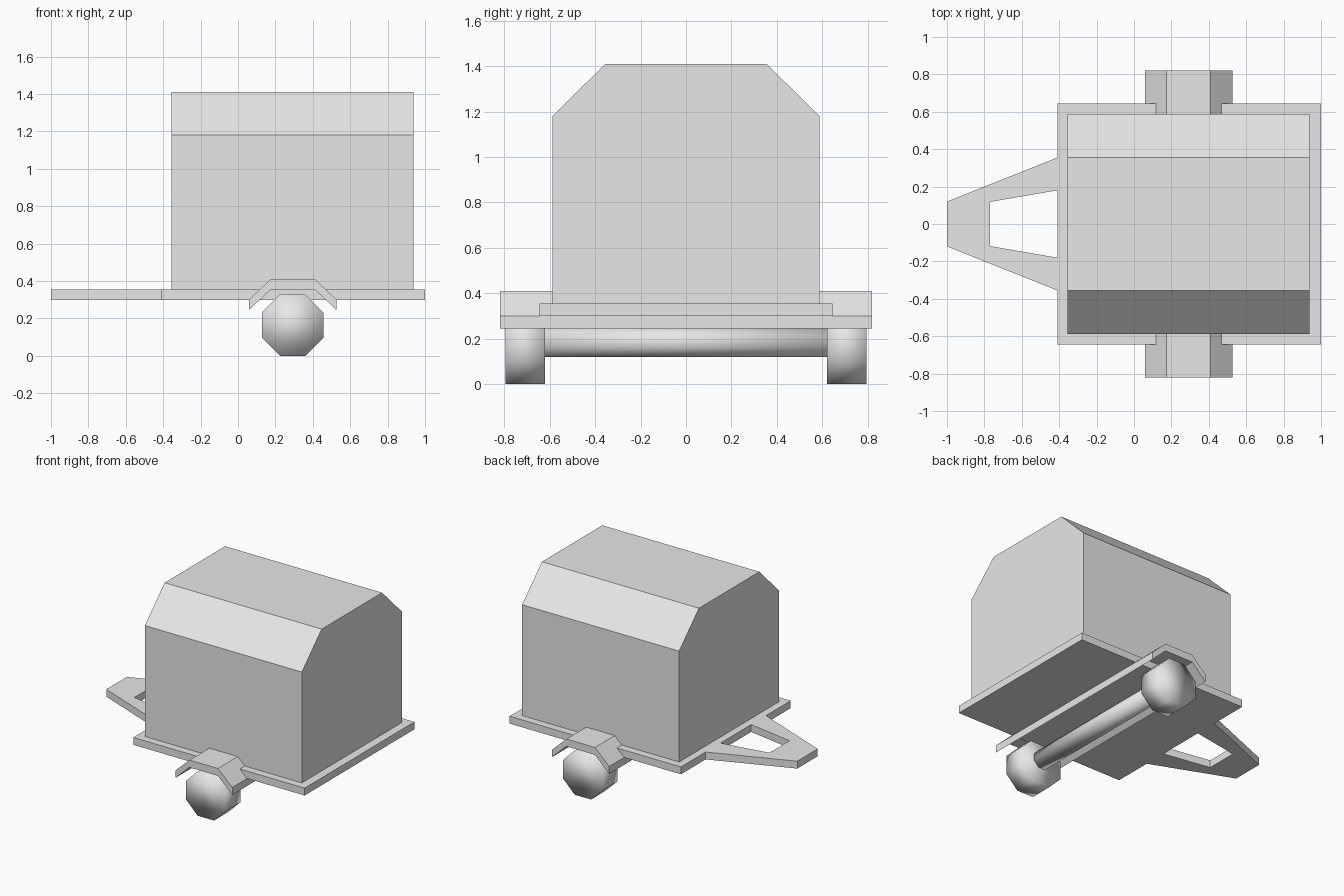
import bpy
import bmesh
from math import radians, cos, pi
from mathutils import Matrix

cube = bpy.data.objects.get("Cube")
if cube:
    bpy.data.objects.remove(cube, do_unlink=True)

GREY = (0.8, 0.8, 0.8, 1.0)
mat = bpy.data.materials.new("plain_grey")
mat.use_nodes = True
mat.diffuse_color = GREY
mat.node_tree.nodes["Principled BSDF"].inputs["Base Color"].default_value = GREY


def finish(name, bm, smooth=False):
    bmesh.ops.recalc_face_normals(bm, faces=bm.faces)
    for f in bm.faces:
        f.smooth = smooth
    mesh = bpy.data.meshes.new(name)
    bm.to_mesh(mesh)
    bm.free()
    mesh.materials.append(mat)
    obj = bpy.data.objects.new(name, mesh)
    bpy.context.collection.objects.link(obj)
    return obj


def extrude(name, outlines, vector):
    """Solid made by sweeping flat outlines along a vector; shared points are welded."""
    bm = bmesh.new()
    faces = [bm.faces.new([bm.verts.new(p) for p in pts]) for pts in outlines]
    bmesh.ops.remove_doubles(bm, verts=bm.verts, dist=0.0001)
    out = bmesh.ops.extrude_face_region(bm, geom=bm.faces[:], use_keep_orig=True)
    moved = [v for v in out["geom"] if isinstance(v, bmesh.types.BMVert)]
    bmesh.ops.translate(bm, verts=moved, vec=vector)
    return finish(name, bm)


def drum(name, x, y, z, apothem, width):
    """Smooth eight-sided cylinder lying along y, resting on a flat side."""
    bm = bmesh.new()
    r = apothem / cos(pi / 8)
    turn = Matrix.Rotation(radians(90), 4, 'X') @ Matrix.Rotation(pi / 8, 4, 'Z')
    bmesh.ops.create_cone(bm, cap_ends=True, segments=8, radius1=r, radius2=r,
                          depth=width, matrix=Matrix.Translation((x, y, z)) @ turn)
    # make sure a flat side, not a corner, faces down
    low = min(v.co.z for v in bm.verts)
    if low < z - apothem - 0.001:
        bmesh.ops.rotate(bm, verts=bm.verts, cent=(x, y, z),
                         matrix=Matrix.Rotation(pi / 8, 3, 'Y'))
    return finish(name, bm, smooth=True)


# Cargo body with a chamfered roof
half = [(0.588, 0.355), (0.588, 1.18), (0.355, 1.41)]
profile = half + [(-y, z) for y, z in reversed(half)]
extrude("cargo_body", [[(-0.355, y, z) for y, z in profile]], (1.292, 0, 0))

# Flat bed
bed = [(-0.41, -0.645), (1, -0.645), (1, 0.645), (-0.41, 0.645)]
extrude("bed", [[(x, y, 0.3) for x, y in bed]], (0, 0, 0.055))

# Tow tongue: two arms and a nose around an open centre
arm = [(-0.41, 0.355), (-1, 0.12), (-0.77, 0.118), (-0.41, 0.18)]
nose = [(-1, 0.12), (-1, -0.12), (-0.77, -0.118), (-0.77, 0.118)]
shapes = [arm, nose, [(x, -y) for x, y in reversed(arm)]]
extrude("tow_tongue", [[(x, y, 0.3) for x, y in s] for s in shapes], (0, 0, 0.055))

# Mudguard arch running across the full width
outer = [(0.058, 0.3), (0.175, 0.41), (0.41, 0.41), (0.527, 0.3)]
inner = [(x, z - 0.055) for x, z in outer]
strips = [[outer[i], outer[i + 1], inner[i + 1], inner[i]] for i in range(3)]
extrude("mudguard", [[(x, -0.82, z) for x, z in s] for s in strips], (0, 1.64, 0))

# Axle and wheels
drum("axle", 0.292, 0, 0.185, 0.066, 1.26)
for side, name in ((1, "back_wheel"), (-1, "front_wheel")):
    drum(name, 0.292, side * 0.708, 0.164, 0.164, 0.175)
